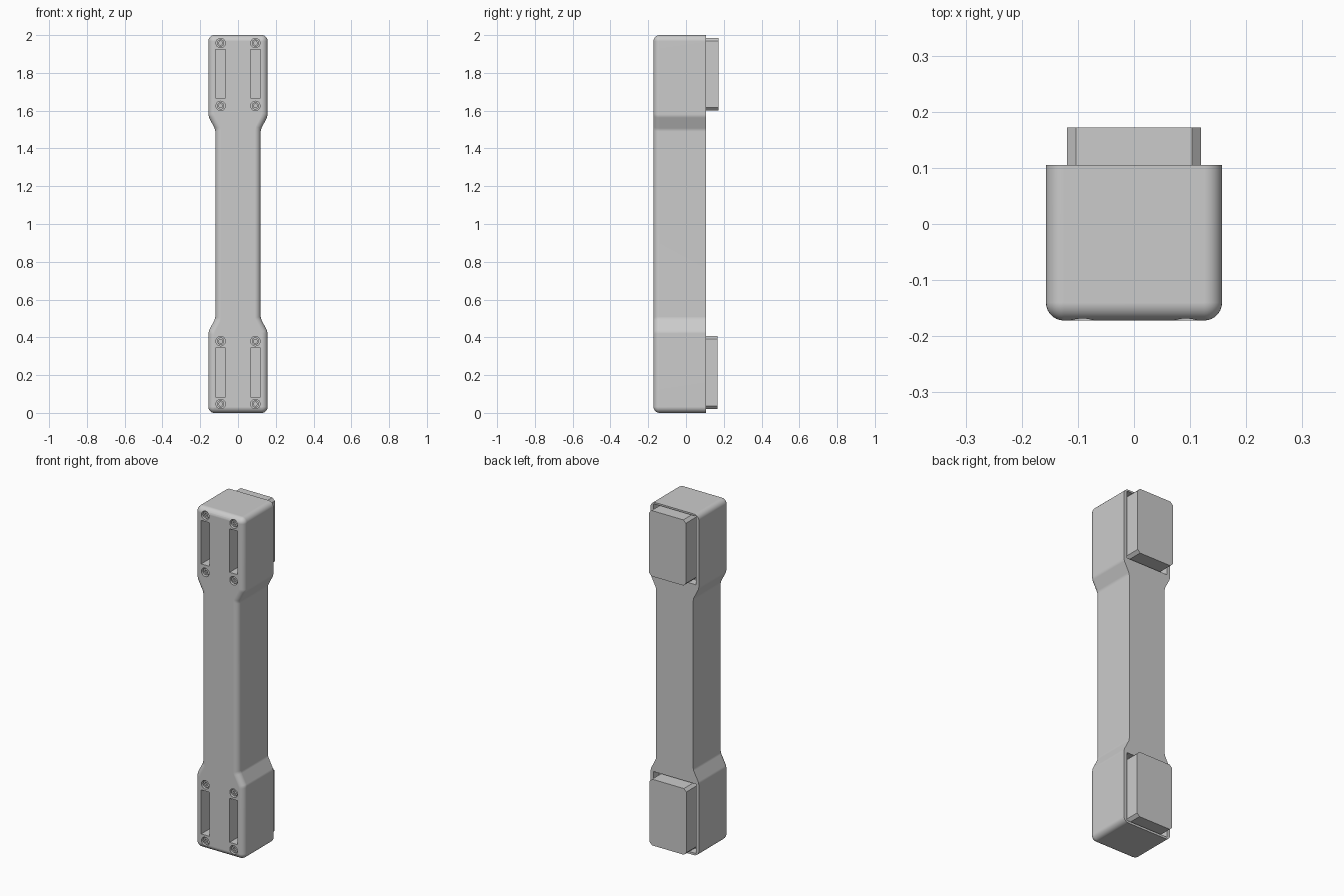
import bpy, bmesh, math

cube = bpy.data.objects.get("Cube")
if cube:
    bpy.data.objects.remove(cube, do_unlink=True)

grey = bpy.data.materials.new("plain grey")
grey.use_nodes = True
COLOUR = (0.6, 0.6, 0.6, 1)
grey.diffuse_color = COLOUR
grey.node_tree.nodes["Principled BSDF"].inputs["Base Color"].default_value = COLOUR

FRONT, BACK = -0.172, 0.105


def prism(bm, outline, y0, y1):
    """Extrude an x-z outline along y."""
    face = bm.faces.new([bm.verts.new((x, y0, z)) for x, z in outline])
    ext = bmesh.ops.extrude_face_region(bm, geom=[face])["geom"]
    moved = [v for v in ext if isinstance(v, bmesh.types.BMVert)]
    bmesh.ops.translate(bm, verts=moved, vec=(0, y1 - y0, 0))
    # Keep the starting cap so that the prism is closed
    if not face.is_valid:
        bm.faces.new([v for v in bm.verts if v.is_boundary])
    bmesh.ops.recalc_face_normals(bm, faces=bm.faces[:])


def rect(x0, x1, z0, z1, c=0.0):
    """Rectangle outline, with cut corners when c is set."""
    if not c:
        return [(x0, z0), (x1, z0), (x1, z1), (x0, z1)]
    return [(x0 + c, z0), (x1 - c, z0), (x1, z0 + c), (x1, z1 - c),
            (x1 - c, z1), (x0 + c, z1), (x0, z1 - c), (x0, z0 + c)]


def disc(x, z, r, n):
    return [(x + r * math.cos(math.tau * i / n), z + r * math.sin(math.tau * i / n))
            for i in range(n)]


def loft_rings(bm, rings):
    """Join equal rings of points into a closed solid."""
    loops = [[bm.verts.new(p) for p in ring] for ring in rings]
    for a, b in zip(loops, loops[1:]):
        for i in range(len(a)):
            j = (i + 1) % len(a)
            bm.faces.new((a[i], a[j], b[j], b[i]))
    bm.faces.new(loops[0])
    bm.faces.new(loops[-1])
    bmesh.ops.recalc_face_normals(bm, faces=bm.faces[:])


def finish(bm, name):
    mesh = bpy.data.meshes.new(name)
    bm.to_mesh(mesh)
    bm.free()
    mesh.materials.append(grey)
    obj = bpy.data.objects.new(name, mesh)
    bpy.context.collection.objects.link(obj)
    return obj


def smooth(obj):
    bpy.ops.object.select_all(action="DESELECT")
    obj.select_set(True)
    bpy.context.view_layer.objects.active = obj
    bpy.ops.object.shade_smooth_by_angle(angle=math.radians(25))
    mod = obj.modifiers.new("even shading", "WEIGHTED_NORMAL")
    mod.keep_sharp = True


def cut(obj, cutter):
    mod = obj.modifiers.new("cut", "BOOLEAN")
    mod.operation, mod.solver, mod.object = "DIFFERENCE", "EXACT", cutter
    bpy.context.view_layer.objects.active = obj
    bpy.ops.object.modifier_apply(modifier=mod.name)
    bpy.data.objects.remove(cutter, do_unlink=True)


# Handle body: wide ends tapering to a narrower grip, front rim rounded
R, SEG = 0.032, 7


def body_ring(inset, y):
    """Outline at depth y, drawn in by inset; quarter arcs at the ends."""
    side = []
    for i in range(SEG + 1):
        a = math.pi / 2 * i / SEG
        side.append((0.157 - R + (R - inset) * math.sin(a), R - (R - inset) * math.cos(a)))
    shift = inset * 0.25
    side += [(0.157 - inset, 0.42 - shift), (0.153 - inset, 0.437 - shift),
             (0.124 - inset, 0.493 - shift), (0.12 - inset, 0.51 - shift)]
    side += [(x, 2 - z) for x, z in reversed(side)]
    return [(x, y, z) for x, z in side + [(-x, z) for x, z in reversed(side)]]


rings = [body_ring(0, BACK)]
for i in range(SEG):
    a = math.pi / 2 * i / SEG
    rings.append(body_ring(R * (1 - math.cos(a)), FRONT + R * (1 - math.sin(a))))
rings.append(body_ring(R * 0.98, FRONT))
bm = bmesh.new()
loft_rings(bm, rings)
body = finish(bm, "handle_body")

# Front slots, screw holes and rear pockets
SLOTS = ((0.085, 0.343), (1.668, 1.923))
SCREW_Z = (0.047, 0.38, 1.625, 1.958)
POCKETS = ((0.013, 0.42), (1.588, 1.99))
bm = bmesh.new()


def box_or_disc(outline, y0, y1):
    loft_rings(bm, [[(x, y, z) for x, z in outline] for y in (y0, y1)])


for s in (-1, 1):
    for z0, z1 in SLOTS:
        box_or_disc(rect(s * 0.092 - 0.026, s * 0.092 + 0.026, z0, z1), FRONT - 0.05, FRONT + 0.1)
    for z in SCREW_Z:
        box_or_disc(disc(s * 0.092, z, 0.025, 24), FRONT - 0.05, FRONT + 0.025)
for z0, z1 in POCKETS:
    box_or_disc(rect(-0.137, 0.137, z0, z1), BACK - 0.05, BACK + 0.05)
cut(body, finish(bm, "cutter"))
smooth(body)

# Screws with hexagonal sockets, seated in the holes
for side, s in (("right", -1), ("left", 1)):
    for i, z in enumerate(SCREW_Z):
        bm = bmesh.new()
        box_or_disc(disc(s * 0.092, z, 0.019, 24), FRONT + 0.008, FRONT + 0.03)
        screw = finish(bm, f"{side}_screw_{i + 1}")
        bm = bmesh.new()
        box_or_disc(disc(s * 0.092, z, 0.011, 6), FRONT - 0.01, FRONT + 0.02)
        cut(screw, finish(bm, "cutter"))
        smooth(screw)

# Mounting pads seated in the rear pockets
for name, z0, z1, y1 in (("lower_pad", 0.02, 0.408, 0.167), ("upper_pad", 1.6, 1.985, 0.172)):
    bm = bmesh.new()
    box_or_disc(rect(-0.119, 0.119, z0, z1, 0.016), BACK - 0.06, y1)
    finish(bm, name)
